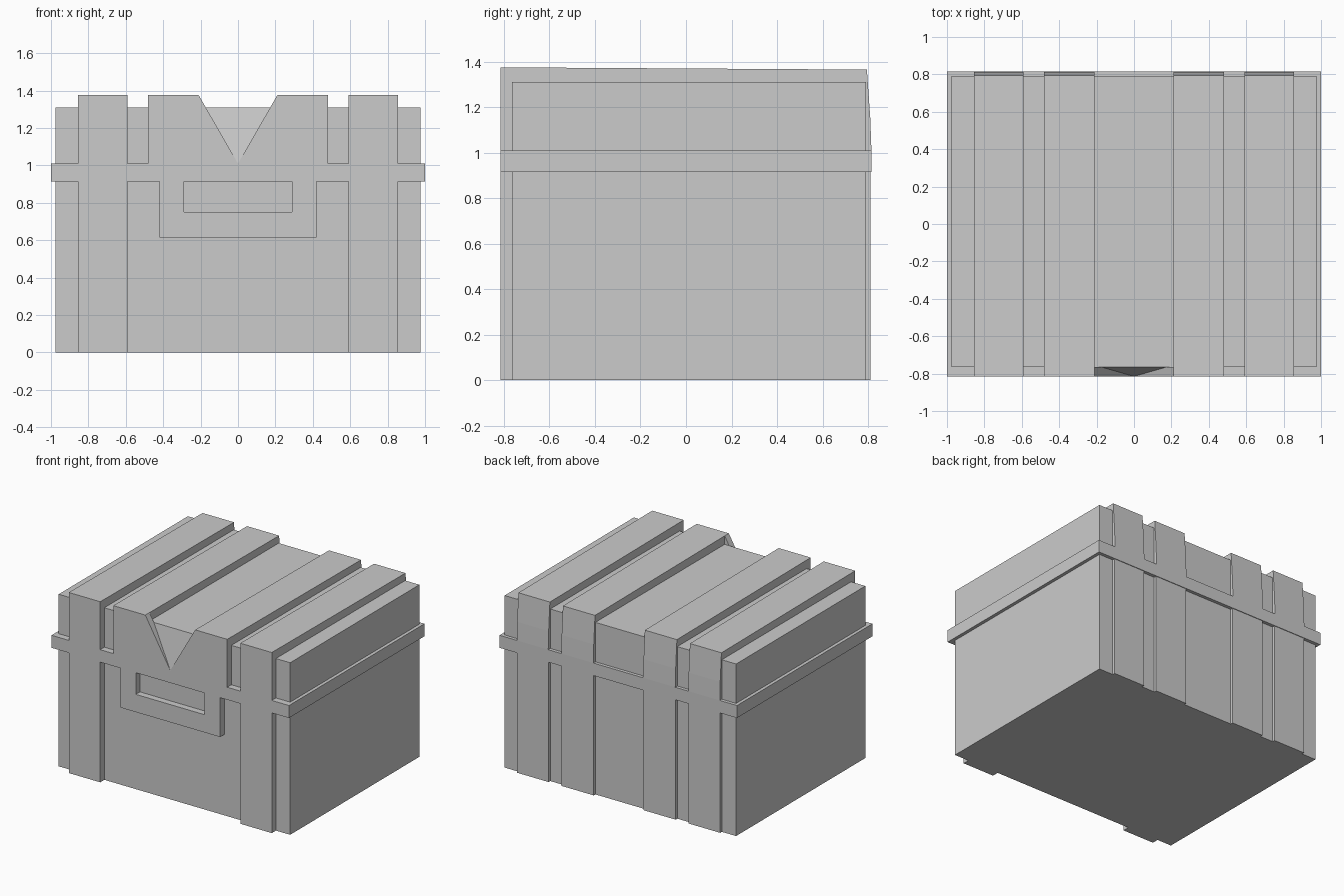
import bpy, bmesh

if "Cube" in bpy.data.objects:
    bpy.data.objects.remove(bpy.data.objects["Cube"])

FRONT, BODY_F, BODY_B, BACK = -0.815, -0.765, 0.79, 0.815
BAND_LO, BAND_HI, TOP = 0.915, 1.01, 1.31


def finish(name, bm):
    bmesh.ops.recalc_face_normals(bm, faces=bm.faces[:])
    mesh = bpy.data.meshes.new(name)
    bm.to_mesh(mesh)
    bm.free()
    obj = bpy.data.objects.new(name, mesh)
    bpy.context.collection.objects.link(obj)
    return obj


def prism(name, pts, axis, a, b, mirror=False):
    """Extrude a 2D profile along an axis (0=x, 1=y, 2=z) from a to b."""
    bm = bmesh.new()
    verts = []
    for p in pts:
        co = list(p)
        co.insert(axis, a)
        verts.append(bm.verts.new(co))
    face = bm.faces.new(verts)
    ext = bmesh.ops.extrude_face_region(bm, geom=[face])
    vec = [0, 0, 0]
    vec[axis] = b - a
    bmesh.ops.translate(bm, vec=vec, verts=[g for g in ext["geom"]
                                            if isinstance(g, bmesh.types.BMVert)])
    obj = finish(name, bm)
    if mirror:
        mod = obj.modifiers.new("mirror", "MIRROR")
        mod.use_mirror_merge = False
    return obj


def box(name, x, y, z, mirror=False):
    pts = [(y[0], z[0]), (y[1], z[0]), (y[1], z[1]), (y[0], z[1])]
    return prism(name, pts, 0, x[0], x[1], mirror)


# Chest body with lid core
box("chest_body", (-0.975, 0.975), (BODY_F, BODY_B), (0, TOP))

# Rim band around all four sides
box("band_front", (-1, 1), (FRONT, BODY_F), (BAND_LO, BAND_HI))
box("band_back", (-1, 1), (BODY_B, BACK), (BAND_LO, BAND_HI))
box("band_side", (0.975, 1), (BODY_F, BODY_B), (BAND_LO, BAND_HI), True)

# Lid straps wrapping front, top and back
wrap = [(FRONT, BAND_HI), (FRONT, 1.375), (0.795, 1.365), (0.81, 1.15),
        (BACK, BAND_HI), (BODY_B, BAND_HI), (BODY_B, TOP),
        (BODY_F, TOP), (BODY_F, BAND_HI)]
outer, inner = (0.59, 0.855), (0.21, 0.48)
prism("lid_strap_outer", wrap, 0, *outer, mirror=True)
prism("lid_strap_inner", wrap, 0, *inner, mirror=True)

# Lower straps: two pairs on the back, outer pair on the front
box("front_strap", outer, (FRONT, BODY_F), (0, BAND_LO), True)
box("back_strap_outer", outer, (BODY_B, 0.81), (0, BAND_LO), True)
box("back_strap_inner", inner, (BODY_B, 0.81), (0, BAND_LO), True)

# Plates either side of the V notch, and its sloped floor
prism("notch_plate", [(0, BAND_HI), (0.21, BAND_HI), (0.21, 1.375)],
      1, FRONT, BODY_F, True)
bm = bmesh.new()
v = [bm.verts.new(c) for c in ((0, FRONT, BAND_HI), (-0.173, BODY_F, TOP),
                               (0.173, BODY_F, TOP), (0, BODY_F, BAND_HI))]
for ids in ((0, 1, 2), (0, 1, 3), (0, 2, 3), (1, 2, 3)):
    bm.faces.new([v[i] for i in ids])
finish("notch_floor", bm)

# U-shaped latch plate under the band
prism("latch_plate", [(-0.42, BAND_LO), (-0.42, 0.615), (0.42, 0.615),
                      (0.42, BAND_LO), (0.29, BAND_LO), (0.29, 0.75),
                      (-0.29, 0.75), (-0.29, BAND_LO)], 1, FRONT, BODY_F)
